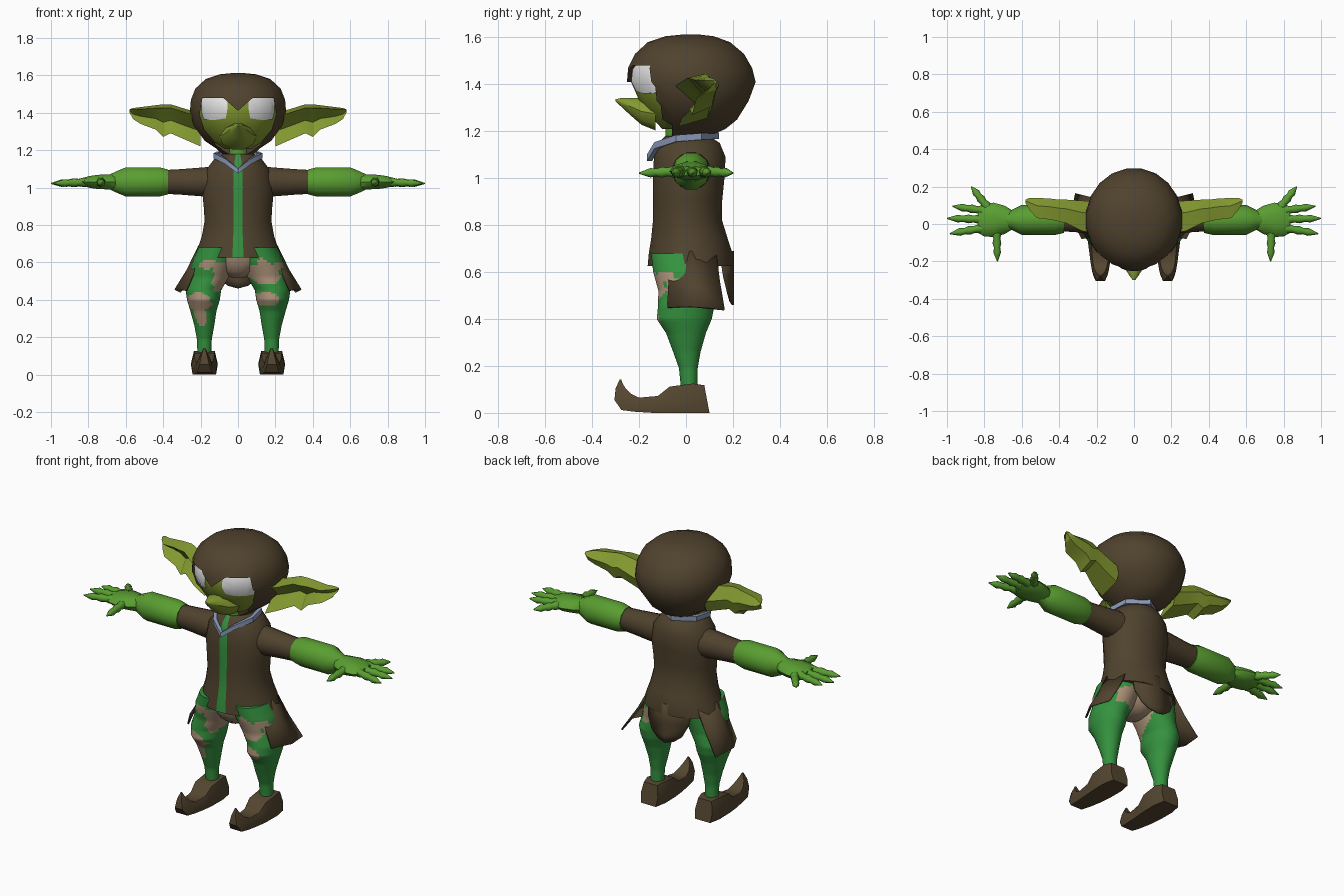
import bpy, bmesh, math
from mathutils import Vector as V

if bpy.data.objects.get("Cube"):
    bpy.data.objects.remove(bpy.data.objects["Cube"])


def material(name, r, g, b):
    m = bpy.data.materials.new(name)
    m.diffuse_color = (r, g, b, 1)
    m.use_nodes = True
    m.node_tree.nodes["Principled BSDF"].inputs["Base Color"].default_value = (r, g, b, 1)
    return m


BROWN = material("brown_cloth", .08, .055, .027)
LEATHER = material("shoe_leather", .09, .062, .03)
OLIVE = material("olive_skin", .23, .32, .03)
GREEN = material("green_skin", .10, .34, .03)
CLOTH = material("green_cloth", .035, .29, .05)
TAN = material("tan_patch", .42, .29, .19)
BLUE = material("blue_trim", .26, .32, .48)
WHITE = material("eye_white", .8, .8, .8)


def ring(c, u, v, n):
    """Ellipse whose first edge is centred on direction v."""
    angles = [(i - .5) * math.tau / n for i in range(n)]
    return [V(c) + V(u) * math.sin(a) + V(v) * math.cos(a) for a in angles]


def level(z, rx, yf, yb, n, cx=0):
    return ring((cx, (yf + yb) / 2, z), (rx, 0, 0), (0, (yf - yb) / 2, 0), n)


def smooth(ob, angle=40):
    bpy.ops.object.select_all(action="DESELECT")
    ob.select_set(True)
    bpy.context.view_layer.objects.active = ob
    bpy.ops.object.shade_smooth_by_angle(angle=math.radians(angle))


def loft(name, rings, mats, mirror=False, sheet=False, loop=False, rule=None, angle=40):
    """Skin a list of point rings; sheet = open strips, loop = joined ends."""
    bm = bmesh.new()
    rows = [[bm.verts.new(p) for p in r] for r in rings]
    pairs = list(zip(rows, rows[1:])) + ([(rows[-1], rows[0])] if loop else [])
    n = len(rows[0])
    for a, b in pairs:
        for i in range(n - 1 if sheet else n):
            j = (i + 1) % n
            bm.faces.new((a[i], a[j], b[j], b[i]))
    if not (sheet or loop):
        bm.faces.new(rows[0])
        bm.faces.new(rows[-1])
    bmesh.ops.recalc_face_normals(bm, faces=bm.faces)
    if rule:
        for f in bm.faces:
            f.material_index = rule(f.calc_center_median())
    me = bpy.data.meshes.new(name)
    bm.to_mesh(me)
    bm.free()
    for m in mats:
        me.materials.append(m)
    ob = bpy.data.objects.new(name, me)
    bpy.context.collection.objects.link(ob)
    smooth(ob, angle)
    if sheet:
        ob.modifiers.new("thickness", "SOLIDIFY").thickness = .01
    if mirror:
        ob.modifiers.new("mirror", "MIRROR")
    return ob


def carve(ob, outline, y0, y1, operation):
    """Cut a part with a prism drawn in the front plane."""
    prism = loft("cutter", [[V((x, y, z)) for x, z in outline] for y in (y0, y1)], [])
    mod = ob.modifiers.new("cut", "BOOLEAN")
    mod.object, mod.operation, mod.solver = prism, operation, "EXACT"
    bpy.context.view_layer.objects.active = ob
    bpy.ops.object.modifier_apply(modifier="cut")
    bpy.data.objects.remove(prism)


# Head: hood with a cut opening, face and eyes just inside it
HEAD = [(1.175, .08, -.07, .09), (1.21, .12, -.12, .17), (1.25, .18, -.16, .22),
        (1.33, .24, -.22, .27), (1.41, .26, -.255, .30), (1.47, .255, -.25, .285),
        (1.53, .23, -.22, .25), (1.58, .175, -.165, .19), (1.605, .10, -.09, .12),
        (1.612, .03, -.02, .06)]


def head(name, inset, mat, rows):
    return loft(name, [level(z, rx - inset, yf + inset, yb - inset, 20)
                       for z, rx, yf, yb in rows], [mat])


hood = head("hood", 0, BROWN, HEAD)
half = [(.08, 1.48), (.19, 1.48), (.205, 1.39), (.18, 1.31), (.13, 1.25), (.09, 1.15)]
carve(hood, [(0, 1.41)] + half + [(-x, z) for x, z in reversed(half)], -.5, -.06, "DIFFERENCE")
smooth(hood)
head("face", .018, OLIVE, HEAD[1:8])
eye_half = [(.065, 1.37), (.13, 1.36), (.185, 1.365), (.195, 1.40), (.195, 1.49),
            (.06, 1.49), (.055, 1.43)]
for side, s in (("left", 1), ("right", -1)):
    eye = head(side + "_eye", .013, WHITE, HEAD[1:8])
    carve(eye, [(s * x, z) for x, z in eye_half], -.5, -.1, "INTERSECT")
    smooth(eye)

# Nose sweeping forward and up from the jaw
loft("nose", [ring((0, y, z), (w, 0, 0), (0, 0, h), 10) for y, z, w, h in
              [(-.13, 1.275, .10, .075), (-.19, 1.285, .075, .06), (-.235, 1.305, .05, .04),
               (-.275, 1.323, .025, .02), (-.30, 1.332, .006, .005)]], [OLIVE])

# Cupped ears
EAR = [(.20, 1.40, 1.22, -.07, .12), (.28, 1.42, 1.255, -.055, .125),
       (.36, 1.445, 1.29, -.01, .13), (.40, 1.445, 1.27, 0, .13), (.44, 1.44, 1.31, .01, .135),
       (.52, 1.43, 1.34, .02, .14), (.56, 1.425, 1.365, .07, .14), (.58, 1.418, 1.40, .11, .13)]
ears = []
for x, zt, zb, yf, yb in EAR:
    h, d = zt - zb, yb - yf
    ears.append([V((x, yf + d * fy, zb + h * fz)) for fy, fz in
                 [(.1, .88), (.65, 1), (1, .6), (.85, .2), (.2, 0), (.6, .45)]])
loft("ears", ears, [OLIVE], mirror=True, angle=30)

# Neck, coat with the shirt showing down the front, and trim
loft("neck", [level(z, .06, -.09, .08, 12) for z in (1.05, 1.23)], [GREEN])
COAT = [(1.18, .085, -.09, .10), (1.15, .13, -.12, .145), (1.09, .175, -.138, .17),
        (1.0, .195, -.142, .165), (.9, .185, -.142, .155), (.82, .18, -.142, .155),
        (.74, .195, -.15, .18), (.68, .215, -.16, .20), (.625, .235, -.165, .20)]
loft("coat", [level(*r, 24) for r in COAT], [BROWN, CLOTH],
     rule=lambda c: int(abs(c.x) < .005 and c.y < -.05))
trim_half = [(.065, -.125, 1.14), (.12, -.04, 1.17), (.105, .06, 1.178)]
path = ([(0, -.155, 1.088)] + trim_half + [(0, .13, 1.182)]
        + [(-x, y, z) for x, y, z in reversed(trim_half)])
trim = []
for p in path:
    out = V((p[0], p[1], 0)).normalized() * .011
    trim.append([V(p) + out * a + V((0, 0, .014 * b))
                 for a, b in ((-1, -1), (1, -1), (1, 1), (-1, 1))])
loft("collar_trim", trim, [BLUE], loop=True)

# Coat tails
loft("side_tails", [[V(p) for p in row] for row in (
    [(.182, -.07, .68), (.212, .02, .69), (.168, .13, .68)],
    [(.235, -.075, .56), (.275, .03, .56), (.235, .145, .56)],
    [(.28, -.08, .452), (.34, .03, .455), (.315, .165, .442)])],
    [BROWN], mirror=True, sheet=True)
loft("back_tail", [[V((-w, y, z)), V((0, .205, z - d)), V((w, y, z))] for w, y, z, d in
                   [(.14, .15, .69, 0), (.135, .168, .58, 0), (.10, .185, .51, .01),
                    (.055, .195, .475, .015)]], [BROWN], sheet=True)

# Sleeves, forearms and palms
ARM = (("sleeves", BROWN, 16, [(.12, .085, .085), (.20, .078, .078), (.30, .068, .07),
                               (.385, .062, .065)]),
       ("forearms", GREEN, 10, [(.375, .07, .07), (.42, .08, .082), (.60, .08, .082),
                                (.65, .055, .06), (.69, .04, .04)]),
       ("palms", GREEN, 10, [(.65, .05, .045), (.69, .075, .042), (.75, .092, .04),
                             (.80, .088, .032), (.835, .07, .02)]))
for name, mat, n, rows in ARM:
    loft(name, [ring((x, .022, 1.03), (0, ry, 0), (0, 0, rz), n) for x, ry, rz in rows],
         [mat], mirror=True)

# Knuckled fingers ending in claws
FINGERS = [((.78, .085), (.87, .20)), ((.79, .07), (.97, .095)), ((.80, .025), (1.0, .03)),
           ((.80, -.02), (.985, -.052)), ((.735, -.03), (.73, -.20))]
KNUCKLES = [.022, .026, .019, .024, .017, .021, .012, .003]
for k, (a, b) in enumerate(FINGERS):
    a, b = V((*a, 1.03)), V((*b, 1.022))
    u = (b - a).cross(V((0, 0, 1))).normalized()
    loft("finger_%d" % (k + 1), [ring(a.lerp(b, i / 7), u * r, (0, 0, r), 7)
                                 for i, r in enumerate(KNUCKLES)],
         [GREEN], mirror=True, angle=60)

# Trousers with patches
PATCHES = [((0, 0, .56), (.075, .3, .1)), ((.145, -.02, .55), (.10, .2, .075)),
           ((.14, -.1, .405), (.085, .13, .035)), ((-.09, -.08, .53), (.05, .14, .09)),
           ((-.21, -.08, .39), (.07, .09, .05)), ((-.2, -.06, .32), (.035, .06, .06)),
           ((-.16, -.14, .59), (.05, .06, .025))]


def patched(c):
    wob = .2 * math.sin(70 * c.x + 50 * c.z) + .15 * math.sin(90 * c.z - 60 * c.y)
    return int(any(sum(((c[i] - p[i]) / r[i]) ** 2 for i in range(3)) < 1 + wob
                   for p, r in PATCHES))


LEG = [(.68, .10, -.15, .15, .11), (.60, .115, -.14, .135, .13), (.52, .105, -.118, .12, .155),
       (.45, .095, -.12, .12, .185), (.40, .088, -.125, .11, .185), (.34, .07, -.085, .085, .185),
       (.26, .053, -.055, .062, .18), (.19, .04, -.03, .05, .18), (.09, .036, -.02, .048, .18)]
for side, s in (("left", 1), ("right", -1)):
    rows = []
    for a, b in zip(LEG, LEG[1:]):
        for k in range(6):
            z, rx, yf, yb, cx = [p + (q - p) * k / 6 for p, q in zip(a, b)]
            rows.append(level(z, rx, yf, yb, 40, s * cx))
    z, rx, yf, yb, cx = LEG[-1]
    rows.append(level(z, rx, yf, yb, 40, s * cx))
    loft(side + "_trouser_leg", rows, [CLOTH, TAN], rule=patched)
loft("trouser_seat", [level(z, rx, -y, y, 16) for z, rx, y in
                      [(.66, .17, .14), (.60, .15, .13), (.55, .10, .10), (.52, .04, .06)]], [TAN])

# Shoes with curled toes: sole point, upper point, half width
SHOE = [(.10, 0, .078, .118, .055), (.03, 0, .03, .125, .07), (-.07, 0, -.07, .112, .068),
        (-.14, 0, -.12, .072, .06), (-.22, .005, -.20, .065, .05),
        (-.275, .012, -.235, .082, .042), (-.305, .055, -.258, .105, .028),
        (-.30, .105, -.27, .125, .016), (-.282, .143, -.276, .143, .004)]
shoe = []
for yb, zb, yt, zt, w in SHOE:
    sole, top = V((.18, yb, zb)), V((.18, yt, zt))
    shoe.append([sole.lerp(top, t) + V((w * f, 0, 0)) for t, f in
                 [(0, -.9), (0, .9), (.45, 1.03), (1, .8), (1, -.8), (.45, -1.03)]])
loft("shoes", shoe, [LEATHER], mirror=True)
